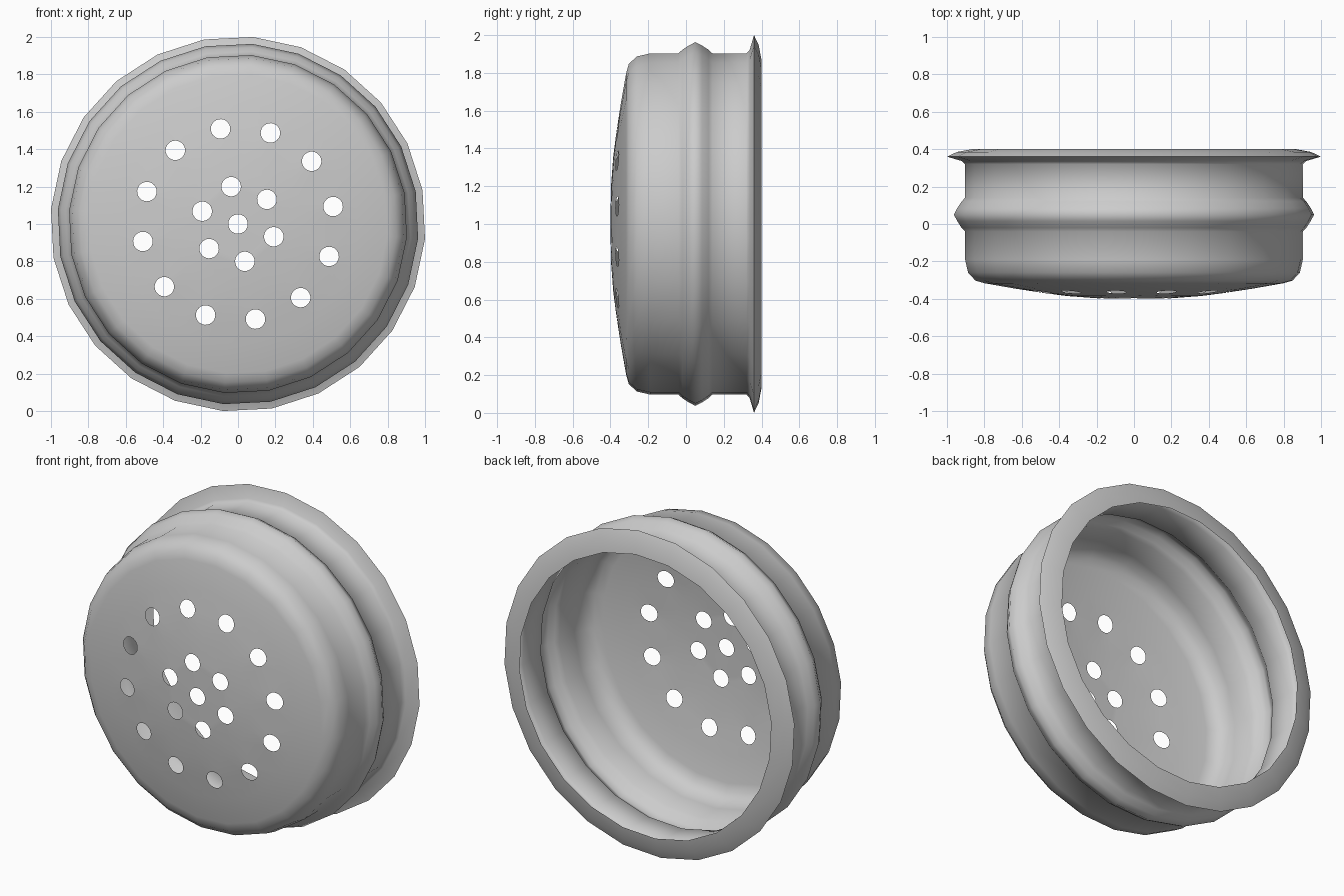
import bpy, bmesh, math
from mathutils import Vector

if "Cube" in bpy.data.objects:
    bpy.data.objects.remove(bpy.data.objects["Cube"])

SEG = 24
OFFSET = math.radians(10.4)   # rotation of the polygon and hole pattern
CZ = 1.0                      # axis height

# dome of the front face: (radius, y)
DOME = [(0, -.40), (.2, -.397), (.4, -.382), (.64, -.345), (.85, -.308)]
# side wall, raised bead and flared lip: (radius, y)
WALL = [(.64, -.345), (.80, -.317), (.85, -.303), (.89, -.26), (.906, -.19),
        (.906, -.04), (.925, -.02), (.948, .015), (.966, .05), (.948, .085),
        (.925, .12), (.906, .14), (.906, .32), (.925, .337), (1.003, .36),
        (.95, .385), (.87, .40)]


def dome_y(r):
    for (r0, y0), (r1, y1) in zip(DOME, DOME[1:]):
        if r <= r1:
            return y0 + (y1 - y0) * (r - r0) / (r1 - r0)
    return DOME[-1][1]


def ring(bm, r, y=0.0, cx=0.0, cz=0.0, n=SEG):
    return [bm.verts.new((cx + r * math.cos(OFFSET + i * math.tau / n), y,
                          cz + r * math.sin(OFFSET + i * math.tau / n)))
            for i in range(n)]


def loop_edges(bm, verts):
    return [bm.edges.new((verts[i - 1], verts[i])) for i in range(len(verts))]


def hole_ring(bm, count, radius):
    edges = []
    for i in range(count):
        a = OFFSET + math.radians(30) + i * math.tau / count
        edges += loop_edges(bm, ring(bm, .052, 0, radius * math.cos(a),
                                     radius * math.sin(a)))
    return edges


bm = bmesh.new()

# perforated front, filled flat in two zones and then domed
mid = loop_edges(bm, ring(bm, .36))
outer = loop_edges(bm, ring(bm, .64))
inner_holes = hole_ring(bm, 1, 0) + hole_ring(bm, 6, .203)
outer_holes = hole_ring(bm, 12, .517)
for edges in (mid + inner_holes, mid + outer + outer_holes):
    bmesh.ops.triangle_fill(bm, edges=edges, use_beauty=True, normal=(0, -1, 0))
for v in bm.verts:
    v.co.y = dome_y(math.hypot(v.co.x, v.co.z))

# turned wall, bead and lip
rings = [ring(bm, r, y) for r, y in WALL]
for a, b in zip(rings, rings[1:]):
    for i in range(SEG):
        bm.faces.new((a[i - 1], a[i], b[i], b[i - 1]))

bmesh.ops.remove_doubles(bm, verts=bm.verts, dist=.001)
bmesh.ops.recalc_face_normals(bm, faces=bm.faces)
front = min(bm.faces, key=lambda f: f.calc_center_median().y)
if front.normal.y > 0:
    bmesh.ops.reverse_faces(bm, faces=bm.faces)
bmesh.ops.translate(bm, verts=bm.verts, vec=Vector((0, 0, CZ)))

mesh = bpy.data.meshes.new("perforated_cap")
bm.to_mesh(mesh)
bm.free()
cap = bpy.data.objects.new("perforated_cap", mesh)
bpy.context.collection.objects.link(cap)
bpy.context.view_layer.objects.active = cap
cap.select_set(True)
bpy.ops.object.shade_smooth_by_angle(angle=math.radians(60))
